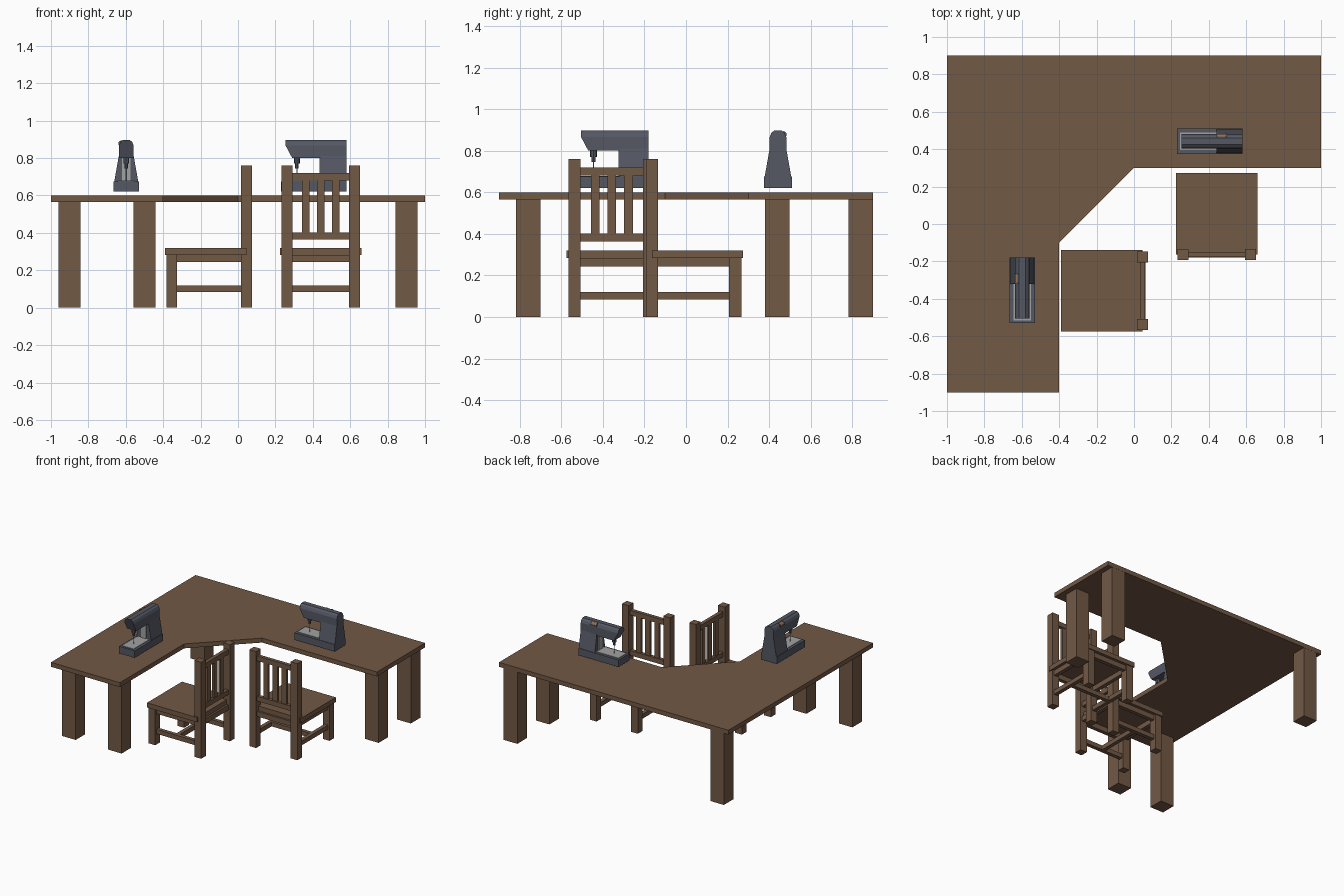
import bpy, bmesh, math
from mathutils import Matrix

cube = bpy.data.objects.get("Cube")
if cube:
    bpy.data.objects.remove(cube, do_unlink=True)


def material(name, rgb):
    m = bpy.data.materials.new(name)
    m.use_nodes = True
    m.diffuse_color = (*rgb, 1)
    m.node_tree.nodes["Principled BSDF"].inputs["Base Color"].default_value = (*rgb, 1)
    return m


WOOD = material("brown wood", (0.17, 0.10, 0.06))
BODY = material("slate metal", (0.09, 0.098, 0.127))
STEEL = material("light steel", (0.36, 0.36, 0.37))
THREAD = material("tan thread", (0.32, 0.16, 0.07))


def finish(name, bm, mat, place):
    bmesh.ops.recalc_face_normals(bm, faces=bm.faces)
    mesh = bpy.data.meshes.new(name)
    bm.to_mesh(mesh)
    bm.free()
    mesh.materials.append(mat)
    ob = bpy.data.objects.new(name, mesh)
    ob.matrix_world = place
    bpy.context.collection.objects.link(ob)
    return ob


def box(name, x, y, z, mat=WOOD, place=Matrix()):
    """Box from (low, high) pairs."""
    bm = bmesh.new()
    bmesh.ops.create_cube(bm, size=1)
    for v in bm.verts:
        v.co = [r[0] if c < 0 else r[1] for c, r in zip(v.co, (x, y, z))]
    return finish(name, bm, mat, place)


def around(c, half):
    return (c - half, c + half)


def prism(name, points, direction, mat, place=Matrix(), edit=None):
    """Extrude a flat outline along a direction."""
    bm = bmesh.new()
    face = bm.faces.new([bm.verts.new(p) for p in points])
    new = bmesh.ops.extrude_face_region(bm, geom=[face])["geom"]
    bmesh.ops.translate(bm, vec=direction, verts=[g for g in new if isinstance(g, bmesh.types.BMVert)])
    if edit:
        for v in bm.verts:
            edit(v.co)
    return finish(name, bm, mat, place)


def rod(name, radius, low, high, x, y, mat, place, sides=8):
    bm = bmesh.new()
    bmesh.ops.create_cone(bm, cap_ends=True, segments=sides, radius1=radius, radius2=radius,
                          depth=high - low,
                          matrix=Matrix.Translation((x, y, (low + high) / 2)))
    return finish(name, bm, mat, place)


# Corner desk: L-shaped top with a diagonal inner edge, five legs
outline = [(-1, -0.9), (-0.4, -0.9), (-0.4, -0.1), (0, 0.3), (1, 0.3), (1, 0.9), (-1, 0.9)]
prism("desk_top", [(x, y, 0.565) for x, y in outline], (0, 0, 0.035), WOOD)
for x, y in [(-0.9, -0.76), (-0.5, -0.76), (0.9, 0.44), (0.9, 0.84), (-0.9, 0.84)]:
    box("desk_leg", around(x, 0.059), around(y, 0.059), (0, 0.565))


# Chair: local origin between the back posts, facing +y
def chair(place):
    def part(name, x, y, z):
        box(name, x, y, z, WOOD, place)

    half, depth, leg = 0.18, 0.4, 0.029
    part("chair_seat", around(0, 0.218), (0, 0.437), (0.283, 0.32))
    for side in (-half, half):
        part("chair_back_post", around(side, leg), around(0, leg), (0, 0.76))
        part("chair_front_leg", around(side, leg), around(depth, leg), (0, 0.283))
        part("chair_side_apron", around(side, 0.015), (0, depth), (0.243, 0.283))
        part("chair_side_stretcher", around(side, 0.015), (0, depth), (0.085, 0.12))
    for y in (0, depth):
        part("chair_cross_apron", (-half, half), around(y, 0.015), (0.243, 0.283))
    part("chair_cross_stretcher", (-half, half), around(depth / 2, 0.015), (0.085, 0.12))
    # Backrest rails and slats
    for z in (0.383, 0.7):
        part("chair_back_rail", (-half, half), around(0, 0.014), around(z, 0.019))
    for x in (-0.08, 0, 0.08):
        part("chair_back_slat", around(x, 0.021), around(0, 0.009), (0.39, 0.69))


# Sewing machine: local origin at the centre, free end of the arm towards -x
def sewing_machine(place):
    box("machine_base", (-0.175, 0.175), around(0, 0.068), (0.62, 0.675), BODY, place)

    pillar = [(0.064, 0.675), (0.04, 0.81), (-0.04, 0.81), (-0.064, 0.675)]
    prism("machine_pillar", [(0.035, y, z) for y, z in pillar], (0.14, 0, 0), BODY, place)

    right = [(0.04, 0.8), (0.04, 0.866), (0.032, 0.886), (0.018, 0.897)]
    arm = right + [(-y, z) for y, z in reversed(right)]

    def slope_head(co):
        if co.x < 0 and co.z < 0.81:
            co.x += 0.035

    prism("machine_arm", [(-0.15, y, z) for y, z in arm], (0.325, 0, 0), BODY, place, slope_head)

    # Steel bed plate and inner pillar panel
    box("bed_plate", (-0.16, 0.035), around(0, 0.048), (0.675, 0.679), STEEL, place)
    box("pillar_panel", (0.03, 0.035), around(0, 0.022), (0.679, 0.8), STEEL, place)

    # Needle assembly
    rod("needle_clamp", 0.016, 0.77, 0.8, -0.09, 0, BODY, place)
    rod("needle_holder", 0.009, 0.745, 0.77, -0.09, 0, BODY, place)
    rod("needle", 0.003, 0.679, 0.745, -0.09, 0, STEEL, place, 6)

    # Thread spool lying in the back shoulder of the arm
    spool = place @ Matrix.Translation((0.063, 0.026, 0.878)) @ Matrix.Rotation(math.pi / 2, 4, "Y")
    rod("thread_spool", 0.014, -0.022, 0.022, 0, 0, THREAD, spool, 12)
    for end in (-0.025, 0.025):
        rod("spool_flange", 0.016, end - 0.003, end + 0.003, 0, 0, BODY, spool, 12)


# One seat and machine on each wing of the desk
quarter = Matrix.Rotation(math.pi / 2, 4, "Z")
chair(Matrix.Translation((0.4425, -0.163, 0)))
chair(Matrix.Translation((0.046, -0.357, 0)) @ quarter)
sewing_machine(Matrix.Translation((0.405, 0.4425, 0)))
sewing_machine(Matrix.Translation((-0.5975, -0.355, 0)) @ quarter)
